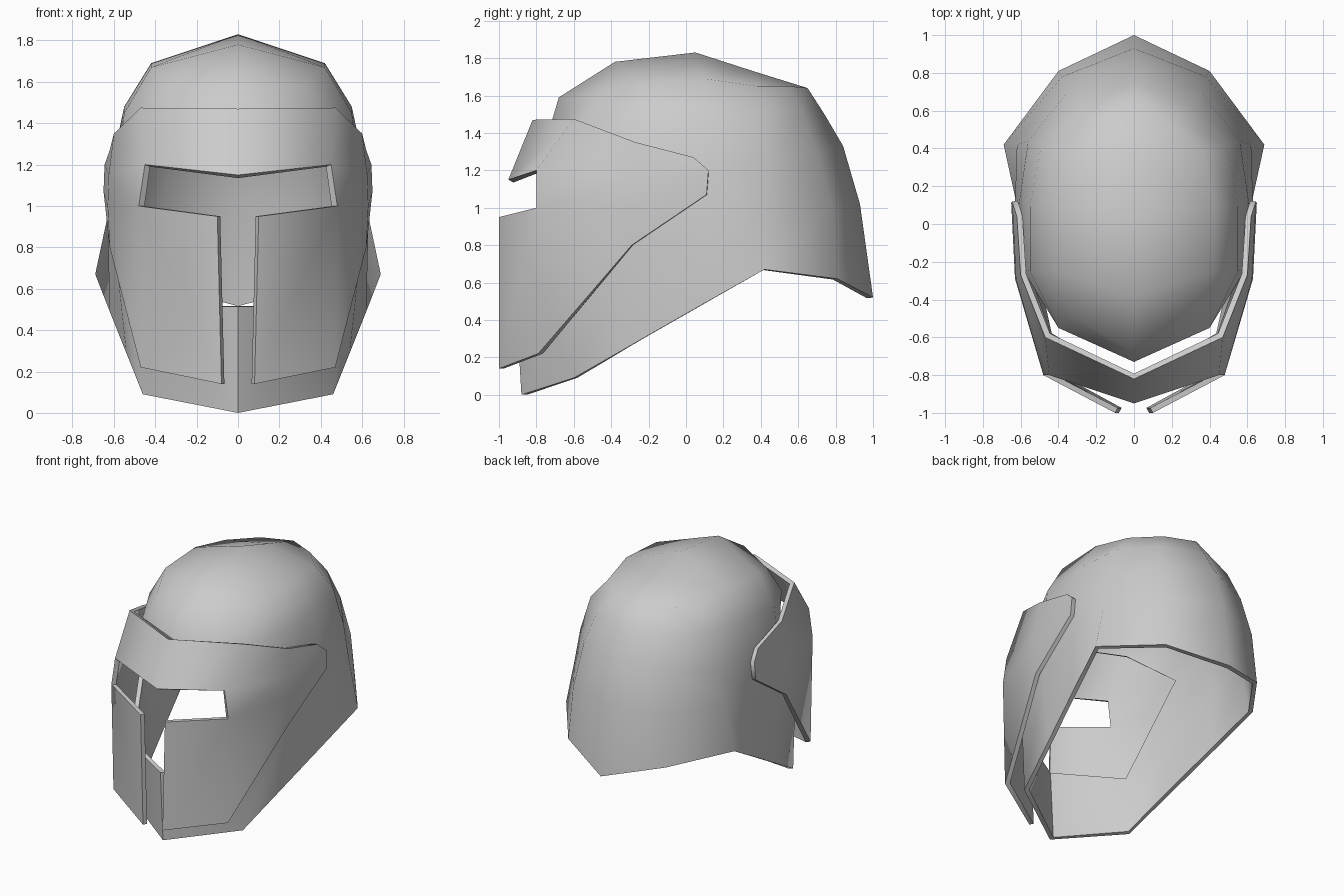
import bpy, bmesh, math

if "Cube" in bpy.data.objects:
    bpy.data.objects.remove(bpy.data.objects["Cube"])

steel = bpy.data.materials.new("plain grey")
steel.use_nodes = True
steel.diffuse_color = (0.6, 0.6, 0.6, 1)
steel.node_tree.nodes["Principled BSDF"].inputs["Base Color"].default_value = (0.6, 0.6, 0.6, 1)


def plate(name, rows, thickness, skip=()):
    """Skin the left half through rows running front to back, then mirror and thicken it."""
    bm = bmesh.new()
    made = {}

    def vert(p):
        if p not in made:
            made[p] = bm.verts.new(p)
        return made[p]

    for r in range(len(rows) - 1):
        low, high = rows[r], rows[r + 1]
        for c in range(len(low) - 1):
            if (c, r) in skip:
                continue
            corners = (low[c], low[c + 1], high[c + 1], high[c])
            loop = list(dict.fromkeys(vert(p) for p in corners if p))
            if len(loop) > 2:
                bm.faces.new(loop)
    mesh = bpy.data.meshes.new(name)
    bm.to_mesh(mesh)
    bm.free()
    mesh.materials.append(steel)
    obj = bpy.data.objects.new(name, mesh)
    bpy.context.collection.objects.link(obj)

    mirror = obj.modifiers.new("mirror", "MIRROR")
    mirror.use_clip = True
    solid = obj.modifiers.new("thickness", "SOLIDIFY")
    solid.thickness = thickness
    solid.offset = -1
    solid.use_even_offset = True

    bpy.ops.object.select_all(action="DESELECT")
    obj.select_set(True)
    bpy.context.view_layer.objects.active = obj
    for mod in ("mirror", "thickness"):
        bpy.ops.object.modifier_apply(modifier=mod)
    bpy.ops.object.shade_smooth_by_angle(angle=math.radians(60))
    return obj


# Helmet shell: rows from rim to crown; gaps leave the face opening
crown_front, crown_top = (0, -.38, 1.78), (0, .05, 1.83)
plate("helmet_shell", [
    [(0, -.88, 0), (.46, -.6, .09), (.54, -.25, .29), (.62, .1, .49),
     (.69, .42, .67), (.4, .81, .62), (0, 1, .52)],
    [(0, -.91, .515), (.46, -.62, .51), (.59, -.25, .75), (.63, .1, .9),
     (.62, .42, 1), (.38, .78, 1), (0, .93, 1.02)],
    [None, None, (.59, -.24, 1.16), (.61, .1, 1.2),
     (.56, .44, 1.25), (.35, .7, 1.3), (0, .84, 1.33)],
    [(0, -.73, 1.42), (.4, -.55, 1.42), (.55, -.25, 1.45), (.55, .1, 1.48),
     (.49, .42, 1.5), (.3, .62, 1.51), (0, .74, 1.5)],
    [(0, -.68, 1.59), (.33, -.48, 1.59), (.42, -.25, 1.67), (.42, .1, 1.69),
     (.37, .38, 1.65), (.2, .55, 1.65), (0, .65, 1.64)],
    [crown_front, crown_front, crown_front, crown_top,
     (0, .36, 1.73), (0, .65, 1.64), (0, .65, 1.64)],
], .03)

# Face guard: rows from jaw to brow; the skipped cell is the eye slot
plate("face_guard", [
    [(.08, -1, .14), (.47, -.79, .22), (.62, -.29, .8), (.65, .11, 1.07)],
    [(.1, -1, .95), (.48, -.8, 1), (.63, -.29, 1), (.65, .11, 1.07)],
    [(0, -.95, 1.15), (.45, -.8, 1.2), (.625, -.29, 1.15), (.645, .12, 1.2)],
    [(0, -.82, 1.47), (.47, -.6, 1.475), (.6, -.27, 1.35), (.62, .04, 1.27)],
], .03, skip={(0, 1)})
